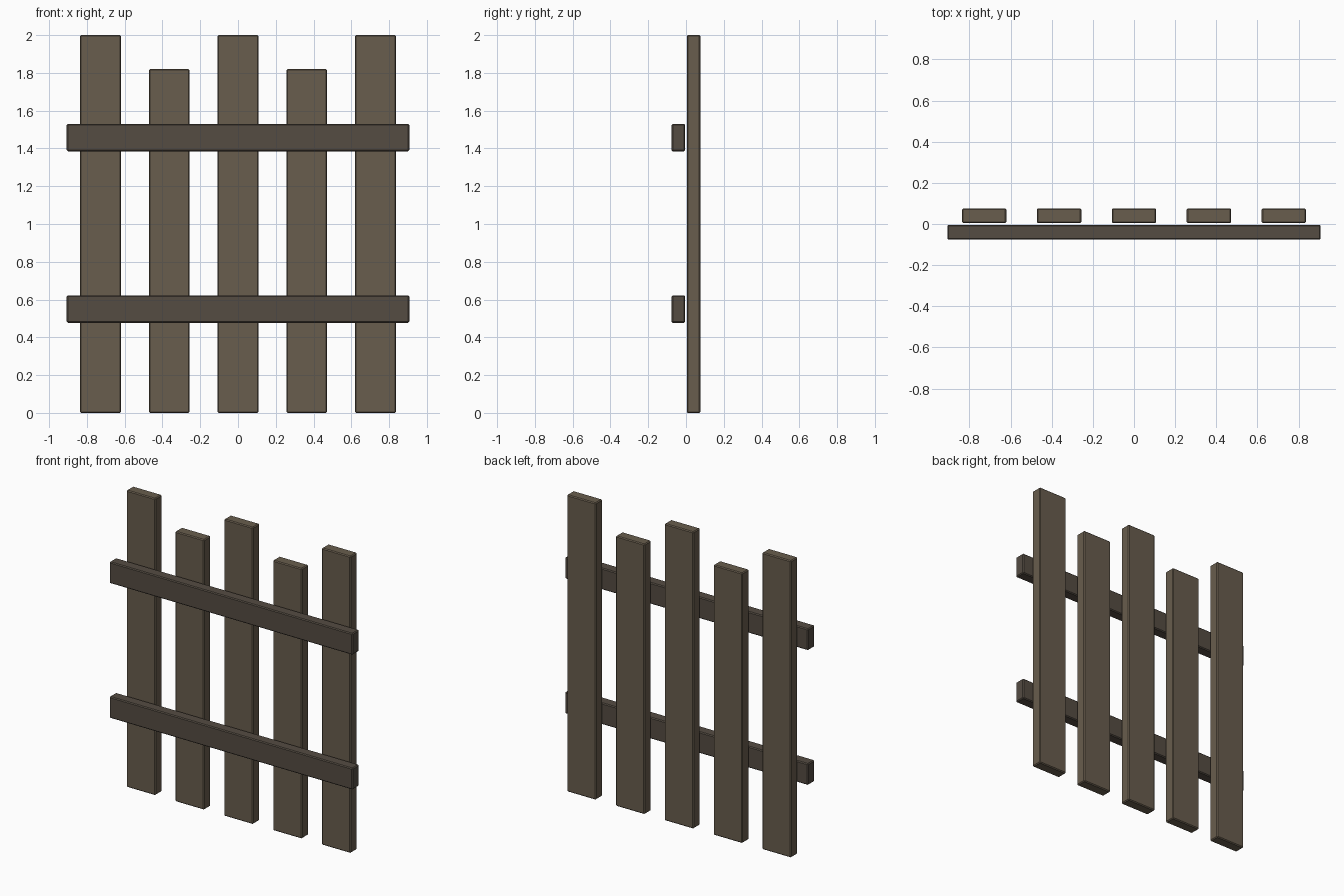
import bpy, bmesh

if "Cube" in bpy.data.objects:
    bpy.data.objects.remove(bpy.data.objects["Cube"])


def material(name, rgb):
    m = bpy.data.materials.new(name)
    m.diffuse_color = (*rgb, 1)
    m.use_nodes = True
    m.node_tree.nodes["Principled BSDF"].inputs["Base Color"].default_value = m.diffuse_color
    return m


def board(name, lo, hi, mat):
    """Box between two corners with a tiny chamfer."""
    bm = bmesh.new()
    bmesh.ops.create_cube(bm, size=1)
    for v in bm.verts:
        v.co = [h if c > 0 else l for c, l, h in zip(v.co, lo, hi)]
    me = bpy.data.meshes.new(name)
    bm.to_mesh(me)
    bm.free()
    me.materials.append(mat)
    ob = bpy.data.objects.new(name, me)
    bpy.context.collection.objects.link(ob)
    bev = ob.modifiers.new("chamfer", 'BEVEL')
    bev.width = 0.006
    bev.segments = 1


plank_wood = material("plank_wood", (0.14, 0.11, 0.075))
rail_wood = material("rail_wood", (0.09, 0.072, 0.055))

# Upright planks, alternating tall and short
for i in range(5):
    x = (i - 2) * 0.364
    top = 2.0 if i % 2 == 0 else 1.82
    board(f"plank_{i + 1}", (x - 0.108, 0.004, 0), (x + 0.108, 0.076, top), plank_wood)

# Horizontal rails across the front
for name, z in (("lower_rail", 0.549), ("upper_rail", 1.457)):
    board(name, (-0.907, -0.076, z - 0.072), (0.907, -0.004, z + 0.072), rail_wood)
